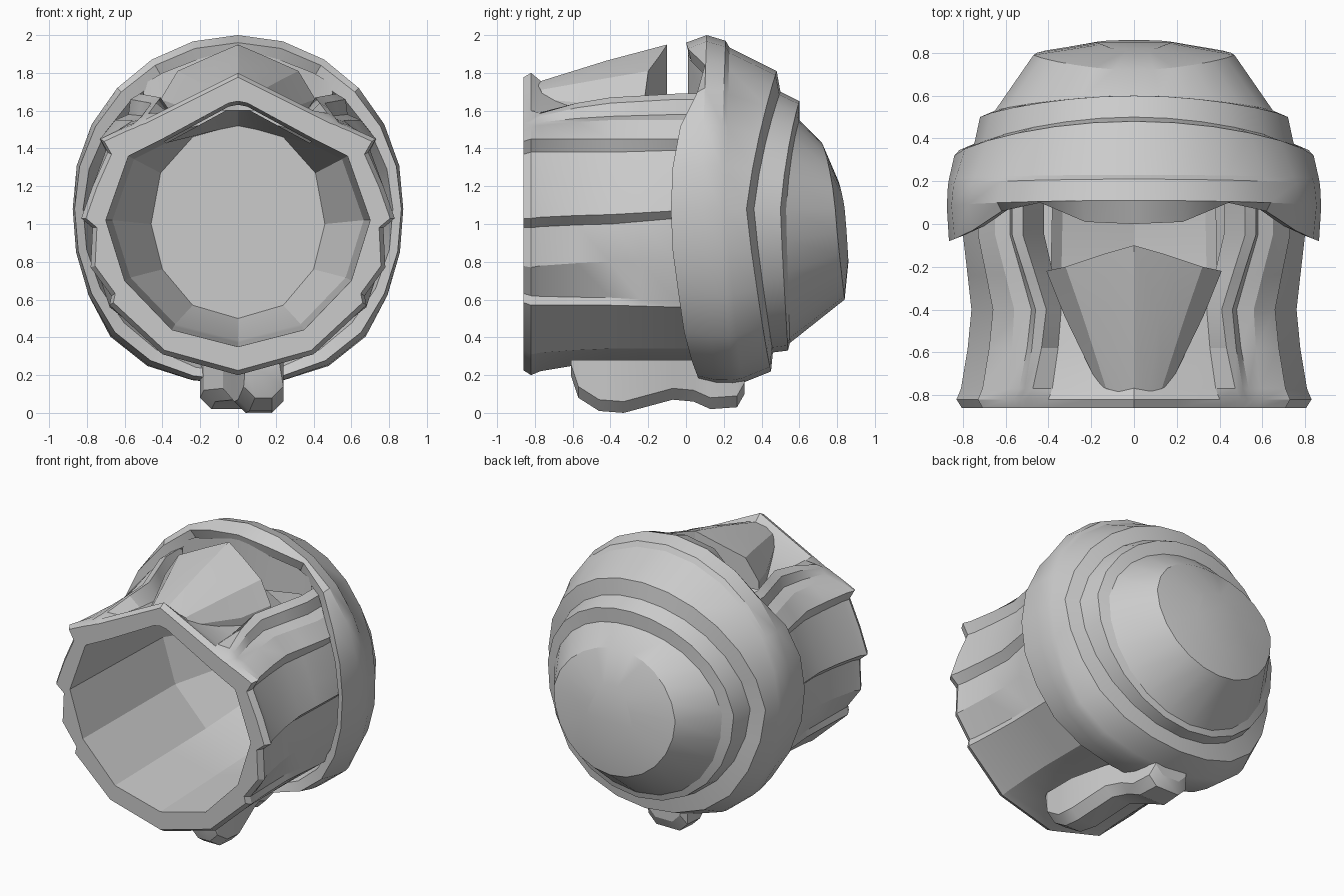
import bpy
import bmesh
import math

if "Cube" in bpy.data.objects:
    bpy.data.objects.remove(bpy.data.objects["Cube"], do_unlink=True)

grey = bpy.data.materials.new("plain grey")
grey.use_nodes = True
COLOUR = (0.6, 0.6, 0.6, 1)
grey.diffuse_color = COLOUR
grey.node_tree.nodes["Principled BSDF"].inputs["Base Color"].default_value = COLOUR


def finish(bm, name, angle=25):
    bmesh.ops.recalc_face_normals(bm, faces=bm.faces)
    mesh = bpy.data.meshes.new(name)
    bm.to_mesh(mesh)
    bm.free()
    mesh.materials.append(grey)
    ob = bpy.data.objects.new(name, mesh)
    bpy.context.collection.objects.link(ob)
    bpy.ops.object.select_all(action='DESELECT')
    ob.select_set(True)
    bpy.context.view_layer.objects.active = ob
    bpy.ops.object.shade_smooth_by_angle(angle=math.radians(angle))
    return ob


def mirrored(half):
    """Close a half outline that starts and ends on the centre line."""
    return half + [(-x, y, z) for x, y, z in reversed(half[1:-1])]


def loft(name, rings, closed=True, cap_start=False, cap_end=False, angle=25, gap_rows=()):
    """Skin the rings; gap_rows leave the two top segments per side open."""
    bm = bmesh.new()
    rows = [[bm.verts.new(p) for p in ring] for ring in rings]
    n = len(rows[0])
    for k, (a, b) in enumerate(zip(rows, rows[1:])):
        for i in range(n if closed else n - 1):
            if k in gap_rows and (i < 2 or i >= n - 2):
                continue
            j = (i + 1) % n
            bm.faces.new((a[i], a[j], b[j], b[i]))
    if cap_start:
        bm.faces.new(rows[0])
    if cap_end:
        bm.faces.new(rows[-1])
    return finish(bm, name, angle)


def at_depth(y, outline):
    return mirrored([(x, y, z) for x, z in outline])


# Shell of the helmet: stepped rings, each keyed at the top, side and bottom
CENTRE = 1.08
STEPS = 12


def dome_ring(top, side, bottom, front=None, jowl=0.0):
    pts = []
    for i in range(STEPS + 1):
        t = math.pi * i / STEPS
        c = math.cos(t)
        end = top if c > 0 else bottom
        w = abs(c) ** 1.2
        y, r = (s + (e - s) * w for s, e in zip(side, end))
        r += jowl * math.exp(-((t - 2.45) / .35) ** 2)
        if front:
            y = front[i]
        pts.append((r * math.sin(t), y, CENTRE + r * c))
    pts[0] = (0, *pts[0][1:])
    pts[-1] = (0, *pts[-1][1:])
    return mirrored(pts)


brow_edge = [0, .01, .1, .06, -.03, -.07, -.08, -.07, -.04, -.01, .03, .06, .07]
shell = [
    dome_ring((.3, .66), (.3, .75), (.3, .78)),
    dome_ring((0, .8), (0, .82), (0, .87), [y + .02 for y in brow_edge]),
    dome_ring((0, .88), (0, .865), (0, .91), brow_edge, .03),
    dome_ring((.11, .92), (.08, .875), (.16, .93), jowl=.04),
    dome_ring((.21, .89), (.18, .87), (.25, .93), jowl=.05),
    dome_ring((.23, .855), (.21, .865), (.3, .92), jowl=.05),
    dome_ring((.48, .73), (.32, .84), (.45, .86), jowl=.03),
    dome_ring((.5, .62), (.36, .75), (.46, .76)),
    dome_ring((.6, .57), (.5, .72), (.54, .75)),
    dome_ring((.6, .47), (.53, .65), (.55, .71)),
    dome_ring((.72, .35), (.79, .47), (.84, .48)),
    dome_ring((.81, .14), (.84, .15), (.86, .28)),
]
loft("helmet_shell", shell, cap_end=True)

# Upright panel behind the brow at the back of the visor slot
brow_line = [(-.5, .1, 1.74), (-.4, .09, 1.8), (-.22, .02, 1.87), (0, .01, 1.93),
             (.22, .02, 1.87), (.4, .09, 1.8), (.5, .1, 1.74)]
loft("forehead_panel", [brow_line, [(x, y, 1.62) for x, y, z in brow_line]], closed=False)

# Neck and cheek guard with stepped side panels and raised cheek ridges
neck_front = [(0, 1.8), (.2, 1.7), (.4, 1.6), (.5, 1.55), (.53, 1.54), (.56, 1.525),
              (.6, 1.51), (.73, 1.45), (.69, 1.38), (.77, 1.2), (.83, 1.03), (.77, .98),
              (.78, .77), (.67, .62), (.68, .57), (.4, .31), (0, .2)]
neck_mid = [(0, 1.66), (.2, 1.6), (.34, 1.57), (.41, 1.67), (.46, 1.64), (.48, 1.57),
            (.56, 1.55), (.66, 1.45), (.64, 1.38), (.71, 1.2), (.76, 1.05), (.71, 1),
            (.73, .8), (.65, .61), (.66, .57), (.4, .34), (0, .27)]
neck_back = [(0, 1.64), (.2, 1.56), (.42, 1.48), (.52, 1.69), (.57, 1.66), (.58, 1.58),
             (.65, 1.55), (.73, 1.45), (.7, 1.39), (.77, 1.2), (.8, 1.07), (.76, 1.03),
             (.76, .8), (.69, .59), (.68, .56), (.4, .34), (0, .27)]


def scaled(outline, s):
    return [(x * s, 1.03 + (z - 1.03) * s) for x, z in outline]


def blend(a, b, t):
    return [(p[0] + (q[0] - p[0]) * t, p[1] + (q[1] - p[1]) * t) for p, q in zip(a, b)]


rim_outline = scaled(neck_front, .97)
loft("neck_guard", [
    at_depth(-.86, rim_outline),
    at_depth(-.82, neck_front),
    at_depth(-.77, blend(neck_front, neck_mid, .3)),
    at_depth(-.58, blend(neck_front, neck_mid, .75)),
    at_depth(-.4, neck_mid),
    at_depth(-.24, blend(neck_mid, neck_back, .45)),
    at_depth(-.05, neck_back),
    at_depth(.2, neck_back)], angle=28, gap_rows=(5, 6))

# Lining: deep faceted hollow, open at the visor slot, with a flat end
opening = [(0, 1.65), (.05, 1.64), (.4, 1.45), (.58, 1.36), (.7, 1.02),
           (.6, .7), (.35, .44), (0, .35)]
lining_end = [(0, 1.52), (.1, 1.5), (.24, 1.46), (.41, 1.27), (.46, 1),
              (.4, .76), (.24, .57), (0, .5)]
loft("lining", [
    at_depth(-.86, opening),
    at_depth(-.24, scaled(opening, .97)),
    at_depth(.12, scaled(opening, .95)),
    at_depth(.5, lining_end)], cap_end=True, angle=15, gap_rows=(1,))

# Flat rim joining the neck guard to the lining
bm = bmesh.new()
for outline in (rim_outline, opening):
    loop = [bm.verts.new(p) for p in at_depth(-.86, outline)]
    for i, v in enumerate(loop):
        bm.edges.new((v, loop[i - 1]))
bmesh.ops.triangle_fill(bm, use_beauty=True, edges=bm.edges)
finish(bm, "neck_rim")

# Tapered face plate with a peaked upper edge and turned-down sides
plate_rows = [
    [(0, -.1, 1.95), (.14, -.14, 1.89), (.32, -.2, 1.81), (.41, -.22, 1.66)],
    [(0, -.42, 1.865), (.12, -.42, 1.83), (.24, -.43, 1.77), (.325, -.43, 1.63)],
    [(0, -.79, 1.75), (.07, -.785, 1.735), (.13, -.77, 1.71), (.17, -.75, 1.66)],
]
plate_rows = [row + [(row[-1][0], row[-1][1], 1.56)] for row in plate_rows]
plate_rows.insert(0, [(x, y, 1.6) for x, y, z in plate_rows[0]])
loft("face_plate", [[(-x, y, z) for x, y, z in reversed(row[1:])] + row
                    for row in plate_rows], closed=False)

# Skewed lug underneath: depth, left limit, right limit, lowest height
lug = [(-.61, .04, .22, .2), (-.57, .03, .24, .08), (-.46, 0, .24, .01),
       (-.33, -.02, .24, .0), (-.07, -.08, .18, .07), (.04, -.18, .14, .06),
       (.13, -.2, .12, .02), (.27, -.2, .1, .03), (.31, -.17, .08, .1)]
loft("underside_lug", [
    [(a, y, .28), (a, y, z + .06), (a + .06, y, z),
     (b - .06, y, z), (b, y, z + .06), (b, y, .28)] for y, a, b, z in lug],
    cap_start=True, cap_end=True)
